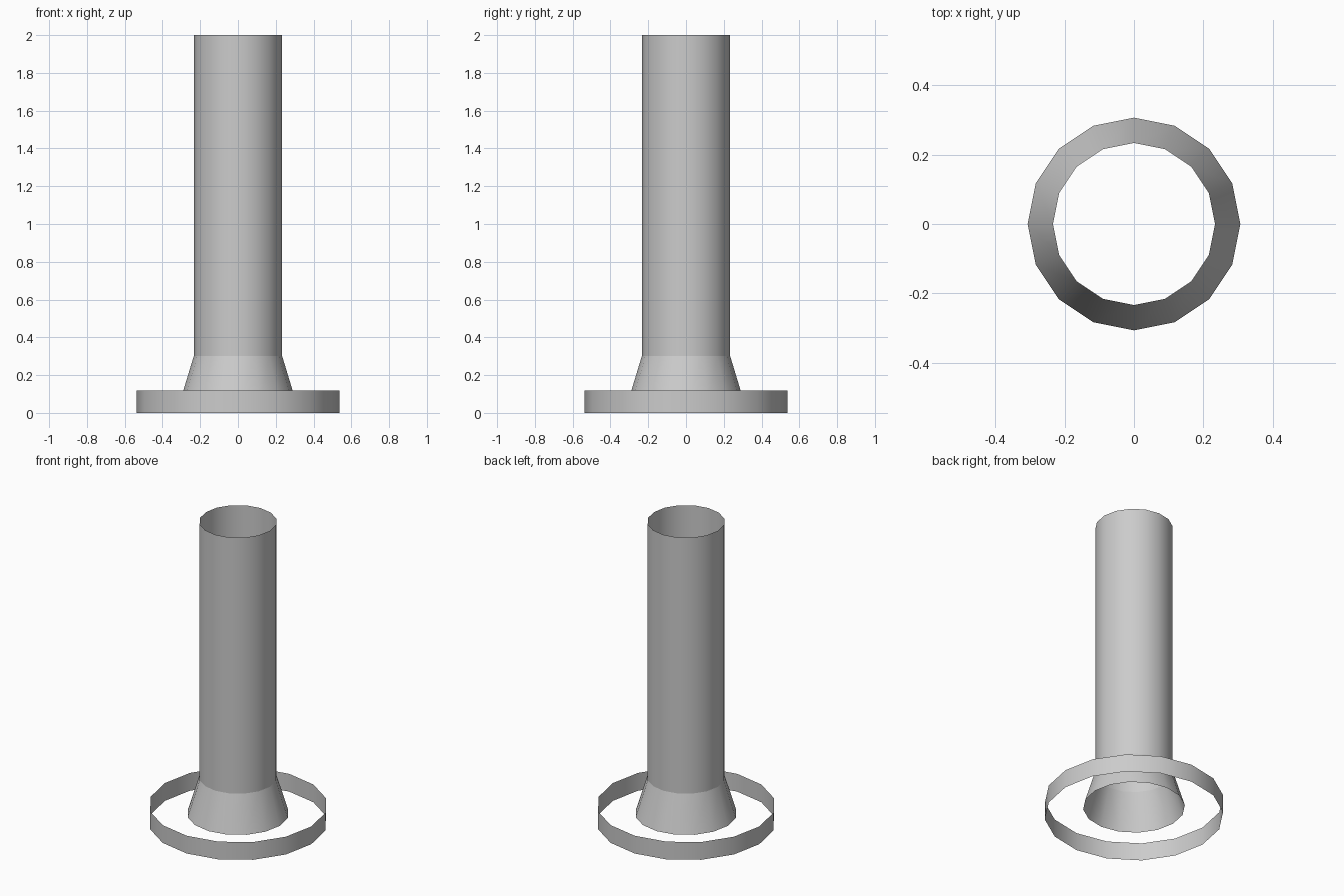
import bpy, bmesh
from math import cos, sin, pi

if "Cube" in bpy.data.objects:
    bpy.data.objects.remove(bpy.data.objects["Cube"])

SIDES = 16


def open_lathe(name, profile):
    """Revolve (radius, z) points around z, leaving both ends open."""
    bm = bmesh.new()
    rings = [[bm.verts.new((r * cos(2 * pi * i / SIDES), r * sin(2 * pi * i / SIDES), z))
              for i in range(SIDES)] for r, z in profile]
    for low, high in zip(rings, rings[1:]):
        for i in range(SIDES):
            j = (i + 1) % SIDES
            bm.faces.new((low[i], low[j], high[j], high[i]))
    mesh = bpy.data.meshes.new(name)
    bm.to_mesh(mesh)
    bm.free()
    obj = bpy.data.objects.new(name, mesh)
    bpy.context.collection.objects.link(obj)
    mesh.shade_smooth()
    # keep the flare crease flat-edged, the sides smooth
    for e in mesh.edges:
        a, b = (mesh.vertices[v].co for v in e.vertices)
        e.use_edge_sharp = abs(a.z - b.z) < 1e-5
    return obj


# Hollow pipe with a flared foot
open_lathe("pipe", [(0.307, 0.06), (0.234, 0.30), (0.234, 2.0)])

# Separate open band around the foot
open_lathe("base_ring", [(0.538, 0.0), (0.538, 0.118)])
